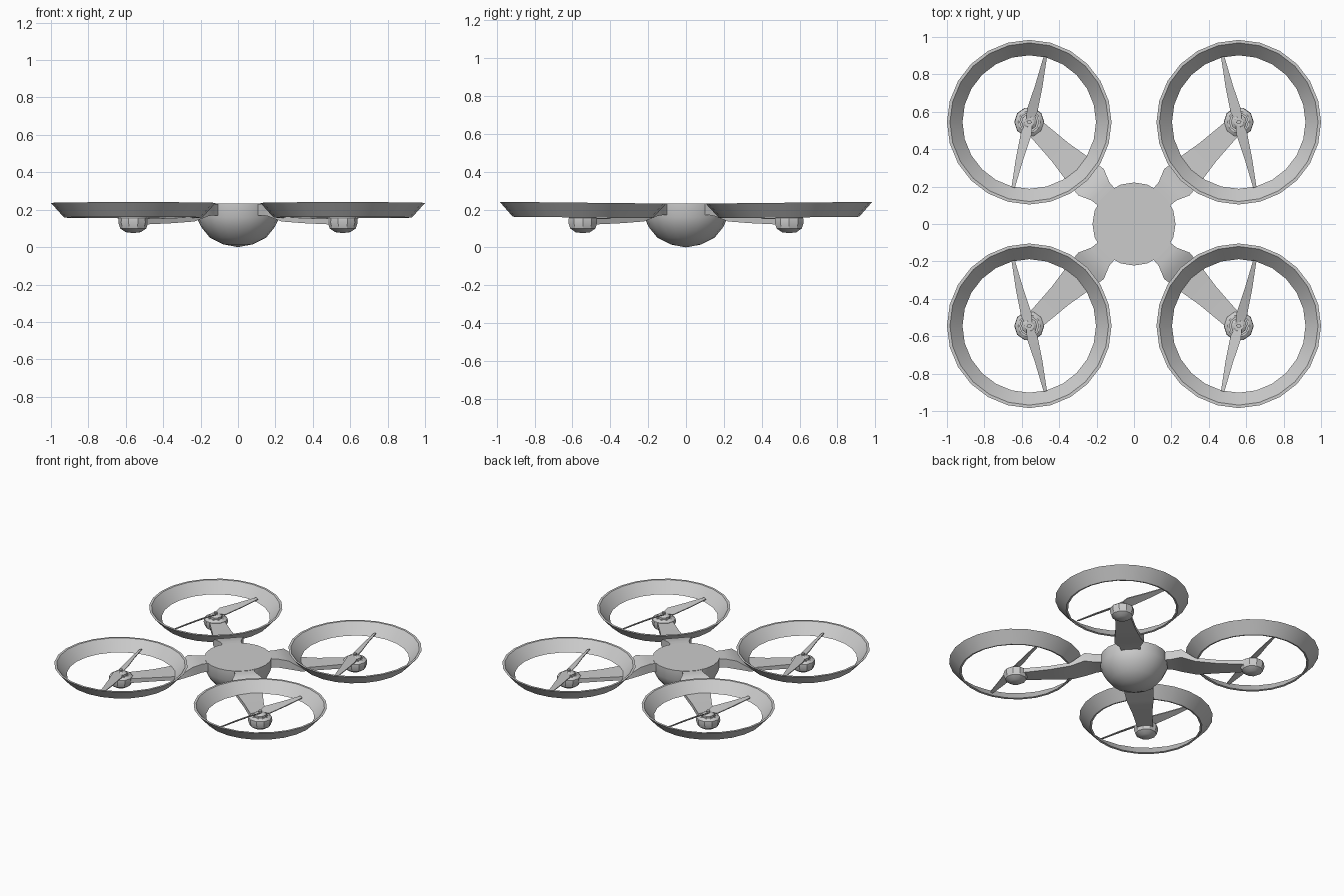
import bpy, bmesh, math
from mathutils import Vector, Matrix

if "Cube" in bpy.data.objects:
    bpy.data.objects.remove(bpy.data.objects["Cube"])

CX, CY = 0.56, 0.545   # rotor centre in the +x +y quadrant


def finish(name, bm, mirrored=True, angle=30):
    bmesh.ops.remove_doubles(bm, verts=bm.verts, dist=1e-5)
    bmesh.ops.recalc_face_normals(bm, faces=bm.faces)
    me = bpy.data.meshes.new(name)
    bm.to_mesh(me)
    bm.free()
    ob = bpy.data.objects.new(name, me)
    bpy.context.collection.objects.link(ob)
    bpy.ops.object.select_all(action='DESELECT')
    ob.select_set(True)
    bpy.context.view_layer.objects.active = ob
    bpy.ops.object.shade_smooth_by_angle(angle=math.radians(angle))
    if mirrored:
        m = ob.modifiers.new("four_corners", 'MIRROR')
        m.use_axis = (True, True, False)
        m.use_mirror_merge = False
    return ob


def lathe(profile, sides, centre=(0, 0), closed=False):
    """Revolve (radius, z) points about a vertical axis."""
    bm = bmesh.new()
    rows = []
    for r, z in profile:
        rows.append([bm.verts.new((centre[0] + r * math.cos(2 * math.pi * i / sides),
                                   centre[1] + r * math.sin(2 * math.pi * i / sides), z))
                     for i in range(sides)])
    pairs = list(zip(rows, rows[1:]))
    if closed:
        pairs.append((rows[-1], rows[0]))
    for a, b in pairs:
        for i in range(sides):
            j = (i + 1) % sides
            bm.faces.new((a[i], a[j], b[j], b[i]))
    return bm


def loft(bm, sections):
    """Skin a list of equal-length point rings and cap the ends."""
    rows = [[bm.verts.new(p) for p in s] for s in sections]
    n = len(rows[0])
    for a, b in zip(rows, rows[1:]):
        for i in range(n):
            j = (i + 1) % n
            bm.faces.new((a[i], a[j], b[j], b[i]))
    bm.faces.new(rows[0])
    bm.faces.new(rows[-1])


# central body: flat lid, short wall, bowl underside
finish("body", lathe([(0, 0.233), (0.222, 0.233), (0.222, 0.16), (0.195, 0.105),
                      (0.15, 0.05), (0.08, 0.015), (0, 0)], 20), mirrored=False, angle=40)

# flared guard rings, tipped very slightly outwards
bm = lathe([(0.357, 0.161), (0.424, 0.236), (0.44, 0.236), (0.37, 0.158)], 24, (CX, CY), closed=True)
pivot = Vector((CX, CY, 0.16))
bmesh.ops.rotate(bm, verts=bm.verts, cent=pivot, matrix=Matrix.Rotation(math.radians(0.6), 3, 'X'))
finish("guard_ring", bm)

# arms: stub at lid height, step down under the ring, taper to the motor
along = Vector((CX, CY, 0)).normalized()
side = Vector((-along.y, along.x, 0))
up = Vector((0, 0, 1))
stations = [(0.17, 0.06, 0.231, 0.17), (0.25, 0.068, 0.231, 0.17), (0.32, 0.098, 0.225, 0.165),
            (0.41, 0.088, 0.163, 0.137), (0.55, 0.066, 0.155, 0.128), (0.77, 0.048, 0.152, 0.12)]
bm = bmesh.new()
loft(bm, [[along * d + side * (s * w) + up * z
           for s, z in ((-1, lo), (1, lo), (1, hi), (-1, hi))]
          for d, w, hi, lo in stations])
finish("arm", bm)

# motor pods: rounded bottom, cupped top
finish("motor_pod", lathe([(0, 0.075), (0.04, 0.08), (0.07, 0.1), (0.08, 0.13), (0.078, 0.155),
                           (0.06, 0.168), (0.05, 0.168), (0.05, 0.158), (0, 0.158)], 10, (CX, CY)))

# propeller hub
finish("propeller_hub", lathe([(0, 0.15), (0.042, 0.15), (0.042, 0.178), (0.025, 0.19),
                               (0.012, 0.19), (0.012, 0.203), (0, 0.203)], 10, (CX, CY)))

# two tapered, pitched blades per rotor
bm = bmesh.new()
span = Vector((-0.085, 0.35, 0)).normalized()
chord = Vector((span.y, -span.x, 0))
for sgn in (1, -1):
    secs = []
    for d, lead, trail, pitch in ((0.0, 0.015, -0.015, 0.0), (0.06, 0.028, -0.03, 0.014),
                                  (0.2, 0.016, -0.024, 0.009), (0.36, 0.008, -0.01, 0.003)):
        pts = []
        for c, t in ((lead, 1), (trail, 1), (trail, -1), (lead, -1)):
            tilt = pitch * (1 if c > 0 else -1)
            pts.append(Vector((CX, CY, 0.188 + tilt + 0.003 * t)) + (span * d + chord * c) * sgn)
        secs.append(pts)
    loft(bm, secs)
finish("propeller_blades", bm)
